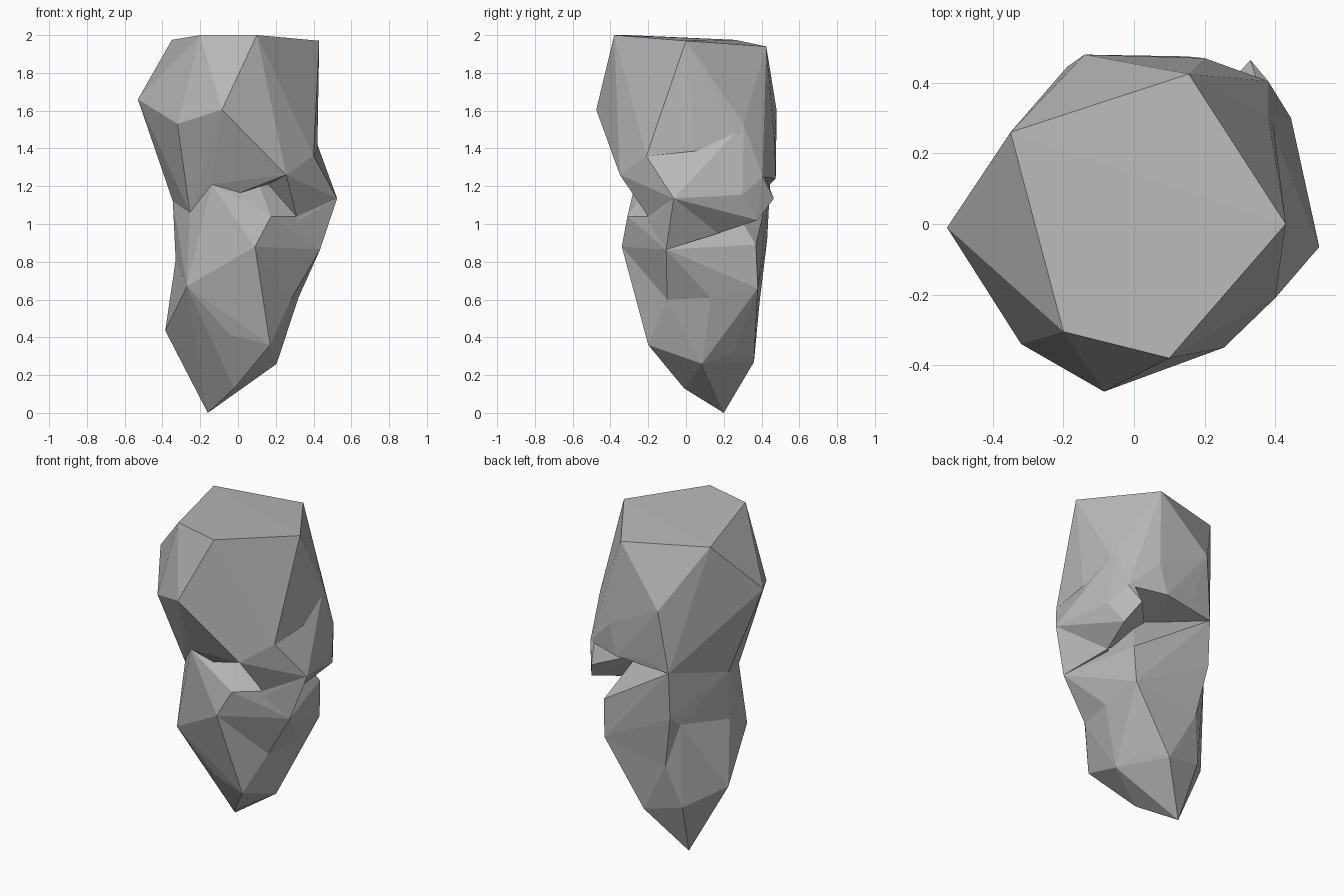
import bpy
import bmesh
from mathutils import Vector

# Remove the default cube only
default_cube = bpy.data.objects.get("Cube")
if default_cube:
    bpy.data.objects.remove(default_cube, do_unlink=True)


def make_material(name, value):
    """Plain matt grey material."""
    material = bpy.data.materials.new(name)
    material.use_nodes = True
    colour = (value, value, value, 1)
    material.diffuse_color = colour
    shader = material.node_tree.nodes["Principled BSDF"]
    shader.inputs["Base Color"].default_value = colour
    shader.inputs["Roughness"].default_value = 0.9
    return material


stone = make_material("stone grey", 0.48)
CENTIMETRE = 0.01


def chunk(name, *corners):
    """Faceted block of stone: the convex hull of a few corners in hundredths."""
    mesh = bpy.data.meshes.new(name)
    bm = bmesh.new()
    for corner in corners:
        bm.verts.new(Vector(corner) * CENTIMETRE)
    bmesh.ops.convex_hull(bm, input=bm.verts[:])
    loose = [vert for vert in bm.verts if not vert.link_faces]
    bmesh.ops.delete(bm, geom=loose, context="VERTS")
    bmesh.ops.recalc_face_normals(bm, faces=bm.faces[:])
    for face in bm.faces:
        face.smooth = False
    bm.to_mesh(mesh)
    bm.free()
    mesh.materials.append(stone)
    block = bpy.data.objects.new(name, mesh)
    bpy.context.scene.collection.objects.link(block)
    return block


# Corners where neighbouring blocks meet
brow = (25.5, -35, 126)
left_brow = (40, -21, 136)
left_shoulder = (38, 30.5, 153)
left_ear = (38, 40.5, 125)
left_ledge = (52.5, -6.5, 113.5)
left_dent = (34, 17, 95)
front_dent = (31, -20, 104)
chest = (-14, -27, 121)
belly = (9, -34, 88)
left_hip = (43.5, -10.5, 86.5)
right_neck = (-25.5, -16, 106)
right_side = (-34.5, 7, 112)
right_waist = (-33, 4, 81)
right_hip = (-27, -22, 67)
nape = (-19, 44.5, 121)
back_neck = (15, 47.5, 124)
back_ridge = (-19, 43, 92)
back_waist = (-21.5, 36, 86.5)
back_hip = (-13, 39, 59)
left_knee = (28, -10, 60)
left_thigh = (32, 13, 61)
left_back_hip = (30, 38, 66)

# Big flat-topped upper block
chunk("crown",
      (-20, -30.5, 200), (10, -38, 200), (43, 0, 197),
      (15.5, 42.5, 194), (-35, 26, 197.5),
      (-53, -1, 166), (-32, -34, 153), (-8.5, -47.5, 160.5),
      (-14, 48, 160), (20, 47, 143), (42, 5, 139),
      (-4, 46.5, 127), brow, left_brow, left_shoulder, left_ear,
      chest, right_neck, right_side, nape, back_neck)

# Ledge jutting out below the crown
chunk("ledge",
      brow, left_brow, left_shoulder, left_ear, left_ledge,
      (44.5, 30, 115.5), (33, 46.5, 113.5), (39, 38, 102),
      left_dent, front_dent, (0, 10, 120))

# Wedge joining the ledge to the waist
chunk("wedge", left_ledge, left_hip, front_dent, left_dent, belly, (0, 0, 100))

# Narrow waist block, its core reaching up into the crown
chunk("waist",
      (0, 0, 150), chest, (17.5, -31, 104), front_dent, belly, left_hip,
      right_neck, right_side, right_waist, right_hip,
      nape, (5, 40, 100), back_ridge, back_waist, back_hip,
      (31, 37, 89), left_back_hip, left_knee, left_thigh)

# Tapering foot that ends in a point
chunk("foot",
      belly, left_knee, left_thigh, left_back_hip,
      right_waist, right_hip, back_waist, back_hip,
      (-38.5, 13, 43.5), (-30, 22, 53), (-4, -17, 41), (17, -20, 36),
      (20.5, 8.5, 26), (14.5, 25, 31.5), (4, 36, 27), (-20, 32, 32.5),
      (-2, -1, 13), (-16, 20, 0))
